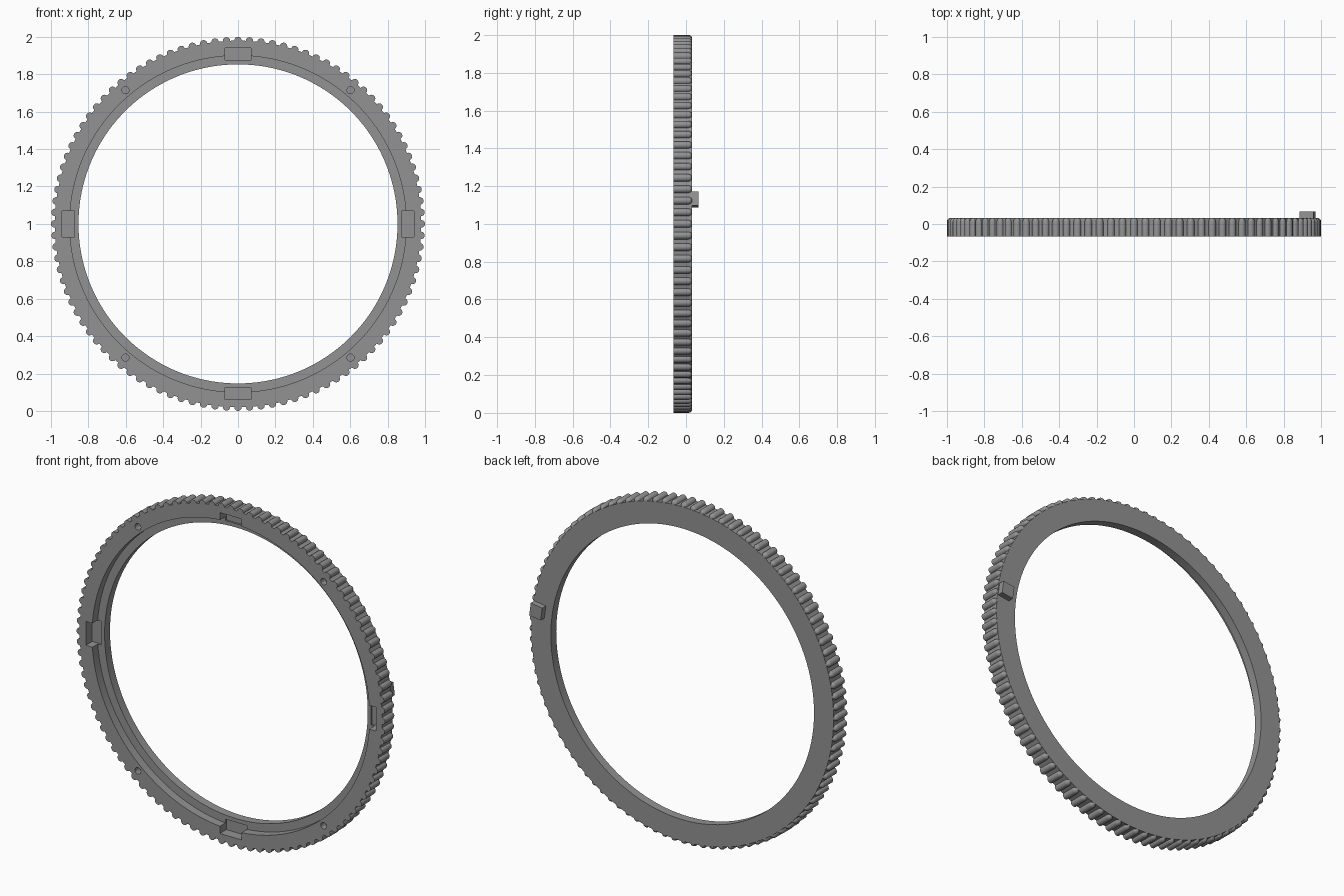
import bpy, bmesh, math
from mathutils import Matrix

if "Cube" in bpy.data.objects:
    bpy.data.objects.remove(bpy.data.objects["Cube"])

FRONT, BACK, LEDGE = -0.067, 0.033, -0.017
SEG, TEETH = 160, 100

grey = bpy.data.materials.new("grey")
grey.diffuse_color = (0.29, 0.29, 0.29, 1)
grey.use_nodes = True
grey.node_tree.nodes["Principled BSDF"].inputs["Base Color"].default_value = grey.diffuse_color


def make_object(name, bm):
    bmesh.ops.recalc_face_normals(bm, faces=bm.faces)
    me = bpy.data.meshes.new(name)
    bm.to_mesh(me)
    bm.free()
    me.materials.append(grey)
    ob = bpy.data.objects.new(name, me)
    ob.location.z = 1
    bpy.context.collection.objects.link(ob)
    return ob


def smooth(ob, angle):
    bpy.ops.object.select_all(action='DESELECT')
    ob.select_set(True)
    bpy.context.view_layer.objects.active = ob
    bpy.ops.object.shade_smooth_by_angle(angle=math.radians(angle))


def around(angle):
    """Rotation about the ring axis (y), counter-clockwise from the front."""
    return Matrix.Rotation(-angle, 4, 'Y')


def add_box(bm, angle, r0, r1, half_width, y0, y1):
    m = around(angle) @ Matrix.Translation(((r0 + r1) / 2, (y0 + y1) / 2, 0))
    m = m @ Matrix.Diagonal((r1 - r0, y1 - y0, half_width * 2, 1))
    bmesh.ops.create_cube(bm, size=1, matrix=m)


# Ring body: stepped section swept around the y axis
section = [(0.98, FRONT), (0.98, BACK), (0.853, BACK),
           (0.853, LEDGE), (0.90, LEDGE), (0.90, FRONT)]
bm = bmesh.new()
rings = []
for i in range(SEG):
    a = math.tau * i / SEG
    rings.append([bm.verts.new((r * math.cos(a), y, r * math.sin(a))) for r, y in section])
for i in range(SEG):
    p, q = rings[i], rings[(i + 1) % SEG]
    for j in range(len(section)):
        k = (j + 1) % len(section)
        bm.faces.new((p[j], p[k], q[k], q[j]))
ring = make_object("ring_body", bm)

# Cutters: four locking notches and four pin holes
bm = bmesh.new()
for i in range(4):
    add_box(bm, i * math.pi / 2, 0.875, 0.94, 0.07, FRONT - 0.02, FRONT + 0.06)
for sx in (-1, 1):
    for sz in (-1, 1):
        m = Matrix.Translation((sx * 0.602, FRONT, sz * 0.715)) @ Matrix.Rotation(math.pi / 2, 4, 'X')
        bmesh.ops.create_cone(bm, cap_ends=True, segments=20, radius1=0.019,
                              radius2=0.019, depth=0.08, matrix=m)
cutter = make_object("notch_and_hole_cutter", bm)
cutter.hide_render = True
cutter.hide_set(True)
cut = ring.modifiers.new("cut", 'BOOLEAN')
cut.operation = 'DIFFERENCE'
cut.solver = 'EXACT'
cut.object = cutter
bpy.context.view_layer.objects.active = ring
ring.select_set(True)
bpy.ops.object.modifier_apply(modifier="cut")
bpy.data.objects.remove(cutter)
smooth(ring, 30)

# Grip ribs: half-round bars with domed back ends
bm = bmesh.new()
R, ARC = 0.02, 10
bands = [(FRONT, R)]
for i in range(5):
    t = math.pi / 2 * i / 4
    bands.append((BACK - R + R * math.sin(t), max(R * math.cos(t), 0.0005)))
for n in range(TEETH):
    m = around(math.tau * n / TEETH)
    rows = []
    for y, r in bands:
        row = []
        for j in range(ARC + 1):
            a = math.radians(-100 + 200 * j / ARC)
            v = bm.verts.new((0.98 + r * math.cos(a), y, r * math.sin(a)))
            v.co = m @ v.co
            row.append(v)
        rows.append(row)
    for p, q in zip(rows, rows[1:]):
        for j in range(ARC):
            bm.faces.new((p[j], p[j + 1], q[j + 1], q[j]))
    bm.faces.new(rows[0])
ribs = make_object("grip_ribs", bm)
smooth(ribs, 40)

# Square index block on the back face
bm = bmesh.new()
add_box(bm, math.radians(8), 0.899, 0.974, 0.0375, BACK - 0.01, 0.067)
make_object("index_block", bm)
